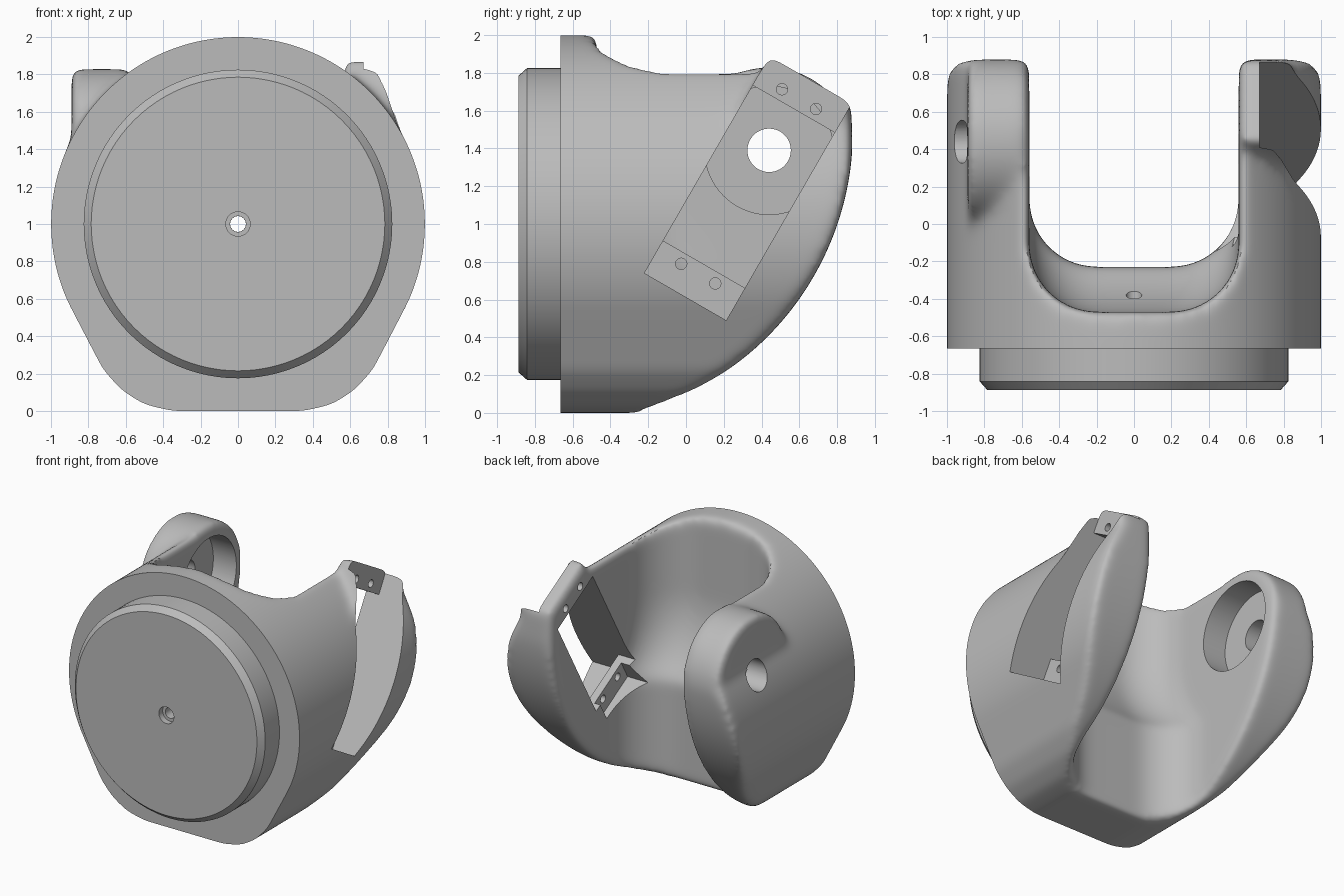
import bpy, bmesh, math
from math import sin, cos, pi, sqrt, radians
from mathutils import Vector

cube = bpy.data.objects.get("Cube")
if cube:
    bpy.data.objects.remove(cube, do_unlink=True)

grey = bpy.data.materials.new("plain grey")
grey.use_nodes = True
grey.diffuse_color = (0.5, 0.5, 0.5, 1)
grey.node_tree.nodes["Principled BSDF"].inputs["Base Color"].default_value = (0.5, 0.5, 0.5, 1)

PIVOT = (0.44, 1.39)      # y, z of the fork's cross axis
INNER = 0.56              # half width of the slot


def finish(name, bm):
    bmesh.ops.recalc_face_normals(bm, faces=bm.faces[:])
    mesh = bpy.data.meshes.new(name)
    bm.to_mesh(mesh)
    bm.free()
    mesh.materials.append(grey)
    obj = bpy.data.objects.new(name, mesh)
    bpy.context.collection.objects.link(obj)
    return obj


def prism(name, profiles, axis, a, b):
    """Extrude closed outlines along x (points are y, z) or y (points are x, z)."""
    bm = bmesh.new()
    for pts in profiles:
        rings = []
        for d in (a, b):
            rings.append([bm.verts.new((d, p, q) if axis == "x" else (p, d, q)) for p, q in pts])
        bm.faces.new(rings[0])
        bm.faces.new(rings[1])
        for i in range(len(pts)):
            j = (i + 1) % len(pts)
            bm.faces.new((rings[0][i], rings[0][j], rings[1][j], rings[1][i]))
    return finish(name, bm)


def arc(cx, cz, r, start, end, n):
    angles = [radians(start + (end - start) * i / n) for i in range(n + 1)]
    return [(cx + r * cos(t), cz + r * sin(t)) for t in angles]


def circle(cx, cz, r, n=64):
    return arc(cx, cz, r, 0, 360, n)[:-1]


def strip(u, v):
    """Point in the tilted frame of the side window, as y, z."""
    s = sqrt(3) / 2
    return (-0.22 + 0.5 * u + s * v, 0.74 + s * u - 0.5 * v)


def strip_box(u0, u1, v0, v1):
    return [strip(u0, v0), strip(u1, v0), strip(u1, v1), strip(u0, v1)]


def apply(obj, kind, **settings):
    mod = obj.modifiers.new(kind, kind)
    for key, value in settings.items():
        setattr(mod, key, value)
    bpy.context.view_layer.objects.active = obj
    bpy.ops.object.modifier_apply(modifier=mod.name)


def combine(obj, other, operation="DIFFERENCE"):
    apply(obj, "BOOLEAN", operation=operation, object=other, solver="EXACT")
    bpy.data.objects.remove(other, do_unlink=True)


def smooth(obj):
    bpy.ops.object.select_all(action="DESELECT")
    obj.select_set(True)
    bpy.context.view_layer.objects.active = obj
    bpy.ops.object.shade_smooth_by_angle(angle=radians(32))


# Barrel: round outline with a flattened foot
half = [(0.35, 0), (0.5, 0.035), (0.62, 0.11), (0.72, 0.22)] + arc(0, 1, 1, -25, 90, 50)
outline = half + [(-x, z) for x, z in reversed(half[:-1])]
fork = prism("fork_body", [outline], "y", -0.95, 1.0)

# Ends of the two arms: a round boss and a tilted tab
combine(fork, prism("round_boss", [circle(*PIVOT, 0.44, 96)], "x", -0.89, -0.4), "UNION")
combine(fork, prism("tilted_tab", [strip_box(0.6, 1.325, 0, 0.5)], "x", 0.4, 0.86), "UNION")

# Curved back of each arm
back = [(-0.67 + sqrt(1.555 ** 2 - (z - 1.5) ** 2), z) for z in [0.01 + i * 0.046 for i in range(31)]]
outside = [(0.3, 2.3), (1.6, 2.3), (1.6, -0.3), (-0.5, -0.3)]
round_end = back[:-1] + arc(*PIVOT, 0.442, 0, 90, 20)
tab_end = back + [strip(1.325, 0.5), strip(1.325, 0)]
combine(fork, prism("round_back", [round_end + outside], "x", -1.3, 0))
combine(fork, prism("tab_back", [tab_end + outside], "x", 0, 1.3))


# Slot between the arms: U section, scooped around the pivot
def slot_floor(z):
    reach = 0.91
    dz = min(0, z - PIVOT[1])
    return min(-0.23, PIVOT[0] - sqrt(max(0.01, reach ** 2 - dz ** 2)))


corner = arc(0.2, 0.36, 0.36, 0, -90, 20)
u_shape = corner + [(-x, y) for x, y in reversed(corner)]
bm = bmesh.new()
rings = []
for i in range(41):
    z = -0.2 + i * 0.06
    ring = [bm.verts.new((x, y + slot_floor(z), z)) for x, y in u_shape]
    ring += [bm.verts.new((x, 1.5, z)) for x in (-INNER, INNER)]
    rings.append(ring)
for low, high in zip(rings, rings[1:]):
    for i in range(len(low)):
        j = (i + 1) % len(low)
        bm.faces.new((low[i], low[j], high[j], high[i]))
bm.faces.new(rings[0])
bm.faces.new(rings[-1])
combine(fork, finish("slot", bm))

# Round every edge made so far
apply(fork, "REMESH", mode="VOXEL", voxel_size=0.018)
apply(fork, "SMOOTH", factor=0.5, iterations=50)

# Crisp front face and centre bore
slab = [(-1.3, -0.3), (1.3, -0.3), (1.3, 2.3), (-1.3, 2.3)]
combine(fork, prism("front_trim", [slab], "y", -1.3, -0.665))
combine(fork, prism("bore", [circle(0, 1, 0.042, 32)], "y", -0.8, 0.1))

# Bearing recess and pin hole in the round arm
combine(fork, prism("recess", [circle(*PIVOT, 0.34, 96)], "x", -0.76, -0.3))
combine(fork, prism("pin_hole", [circle(*PIVOT, 0.115, 48)], "x", -1.3, -0.5))

# Tilted channel, window, and screw holes in the other arm
combine(fork, prism("channel", [strip_box(0, 1.7, 0, 0.5)], "x", 0.67, 1.3))
combine(fork, prism("window", [strip_box(0.198, 1.148, 0, 0.5)], "x", 0.3, 0.7))
combine(fork, prism("ledge_pocket", [strip_box(0.04, 0.3, 0.06, 0.44)], "x", 0.3, 0.61))
screws = [circle(*strip(u, v), 0.03, 20) for u in (0.14, 1.207) for v in (0.144, 0.352)]
combine(fork, prism("screw_holes", screws, "x", 0.3, 0.9))
smooth(fork)

# Front flange: turned disc with chamfer and counterbore
turned = [(0.042, -0.655), (0.042, -0.84), (0.065, -0.84), (0.065, -0.887),
          (0.785, -0.887), (0.825, -0.842), (0.825, -0.655)]
bm = bmesh.new()
steps = 96
rings = [[bm.verts.new((r * cos(2 * pi * k / steps), y, 1 + r * sin(2 * pi * k / steps)))
          for r, y in turned] for k in range(steps)]
for k in range(steps):
    here, after = rings[k], rings[(k + 1) % steps]
    for i in range(len(turned)):
        j = (i + 1) % len(turned)
        bm.faces.new((here[i], here[j], after[j], after[i]))
smooth(finish("front_flange", bm))
